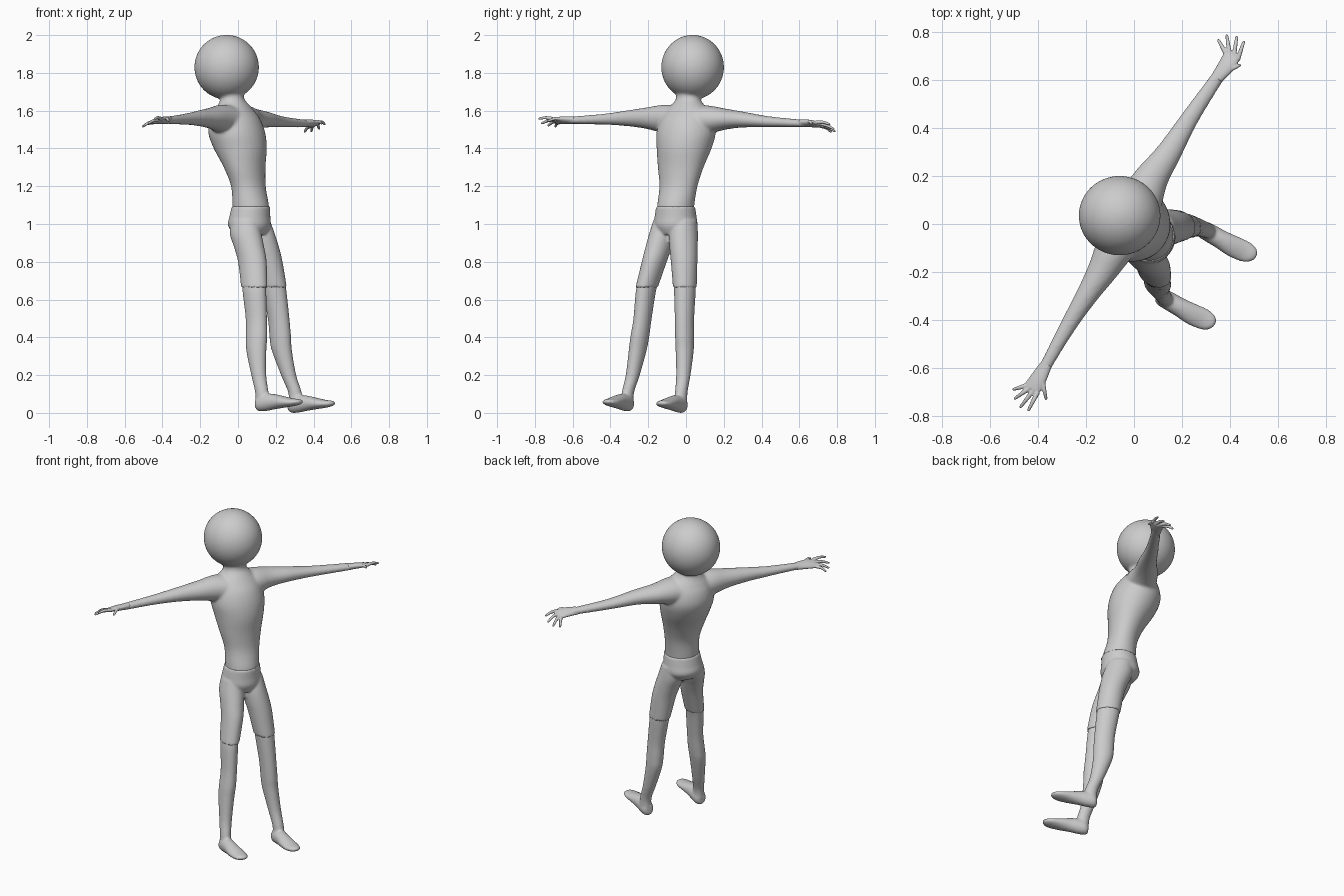
import bpy, bmesh, math
from mathutils import Vector, Matrix

# Body axes: the figure is turned, so forward and sideways are diagonal
FWD = Vector((0.866, -0.5, 0))
SIDE = Vector((0.5, 0.866, 0))
UP = Vector((0, 0, 1))
HAND_W = (FWD + UP * 0.35).normalized()
HAND_T = HAND_W.cross(SIDE).normalized()

grey = bpy.data.materials.new("plain_grey")
grey.diffuse_color = (0.6, 0.6, 0.6, 1)


def smooth_stations(st, steps=4):
    """Catmull-Rom interpolation of (x, y, z, a, b) stations."""
    out = []
    for i in range(len(st) - 1):
        p0, p1 = st[max(i - 1, 0)], st[i]
        p2, p3 = st[i + 1], st[min(i + 2, len(st) - 1)]
        for k in range(steps):
            t = k / steps
            out.append([0.5 * (2 * b + (c - a) * t + (2 * a - 5 * b + 4 * c - d) * t * t
                               + (3 * b - a - 3 * c + d) * t ** 3)
                        for a, b, c, d in zip(p0, p1, p2, p3)])
    return out + [list(st[-1])]


def loft(bm, stations, u, v, n=32):
    """Closed tube of elliptical rings; a runs along u, b along v."""
    rings = []
    for x, y, z, a, b in smooth_stations(stations):
        c = Vector((x, y, z))
        rings.append([bm.verts.new(c + u * a * math.cos(2 * math.pi * i / n)
                                   + v * b * math.sin(2 * math.pi * i / n)) for i in range(n)])
    faces = [bm.faces.new(rings[0]), bm.faces.new(rings[-1][::-1])]
    for r, s in zip(rings, rings[1:]):
        for i in range(n):
            j = (i + 1) % n
            faces.append(bm.faces.new((r[i], s[i], s[j], r[j])))
    bmesh.ops.recalc_face_normals(bm, faces=faces)


def finish(name, bm, voxel, iterations):
    """Fuse overlapping volumes into one smooth skin."""
    me = bpy.data.meshes.new(name)
    bm.to_mesh(me)
    bm.free()
    me.materials.append(grey)
    ob = bpy.data.objects.new(name, me)
    bpy.context.collection.objects.link(ob)
    rm = ob.modifiers.new("fuse", 'REMESH')
    rm.mode = 'VOXEL'
    rm.voxel_size = voxel
    rm.use_smooth_shade = True
    sm = ob.modifiers.new("soften", 'SMOOTH')
    sm.factor = 0.5
    sm.iterations = iterations
    return ob


# Torso, neck, head and arms
bm = bmesh.new()
loft(bm, [(.068, -.055, 1.06, .098, .095), (.067, -.054, 1.10, .099, .096),
          (.055, -.040, 1.20, .105, .087), (.035, -.028, 1.30, .126, .105),
          (.012, -.010, 1.40, .148, .138), (-.006, 0, 1.48, .160, .148),
          (-.015, .004, 1.55, .145, .132), (-.020, .008, 1.60, .120, .102),
          (-.024, .010, 1.635, .085, .078), (-.032, .013, 1.665, .066, .064),
          (-.045, .022, 1.72, .075, .075)], SIDE, FWD)
bmesh.ops.create_uvsphere(bm, u_segments=48, v_segments=32, radius=1,
                          matrix=Matrix.Translation((-.06, .035, 1.83))
                          @ Matrix.Diagonal((.171, .166, .171, 1)))
loft(bm, [(-.01, .02, 1.55, .10, .075), (.035, .11, 1.552, .090, .076),
          (.078, .20, 1.555, .070, .057), (.147, .30, 1.553, .053, .042),
          (.232, .44, 1.541, .038, .029), (.340, .60, 1.533, .029, .021),
          (.372, .645, 1.533, .028, .018)], FWD, UP)
loft(bm, [(-.02, -.01, 1.55, .10, .075), (-.085, -.11, 1.556, .080, .076),
          (-.135, -.20, 1.560, .062, .058), (-.198, -.30, 1.560, .046, .043),
          (-.278, -.43, 1.555, .034, .029), (-.362, -.58, 1.550, .026, .021),
          (-.385, -.62, 1.549, .027, .018)], FWD, UP)
finish("upper_body", bm, 0.008, 8)

# Hands: palm plus four fingers and a thumb; fingertips run from little finger to thumb
HANDS = {
    "left_hand": ([(.345, .607, 1.533, .027, .019), (.385, .66, 1.532, .036, .017),
                   (.408, .70, 1.528, .038, .012)],
                  [(.350, .772, 1.487), (.387, .792, 1.490), (.430, .786, 1.503),
                   (.460, .765, 1.528), (.447, .665, 1.532)]),
    "right_hand": ([(-.365, -.585, 1.550, .025, .019), (-.402, -.65, 1.549, .036, .017),
                    (-.428, -.69, 1.546, .038, .012)],
                   [(-.508, -.692, 1.515), (-.502, -.732, 1.520), (-.477, -.768, 1.532),
                    (-.443, -.782, 1.558), (-.366, -.735, 1.545)]),
}
for name, (palm, tips) in HANDS.items():
    bm = bmesh.new()
    loft(bm, palm, HAND_W, HAND_T)
    for i, tip in enumerate(tips):
        if i < 4:
            base = Vector(palm[2][:3]) + HAND_W * (-.03 + .02 * i)
        else:
            base = Vector(palm[1][:3]) + HAND_W * .025
        tip = Vector(tip)
        mid = base.lerp(tip, .5) + UP * .006
        d = (tip - base).normalized()
        u = d.cross(UP).normalized()
        loft(bm, [(*base, .011, .011), (*mid, .0085, .0085),
                  (*base.lerp(tip, .9), .0065, .0065), (*tip, .003, .003)],
             u, u.cross(d), 12)
    finish(name, bm, 0.0035, 2)

# Shorts: hips and two thighs
bm = bmesh.new()
loft(bm, [(.068, -.055, 1.092, .104, .101), (.063, -.055, 1.04, .112, .107),
          (.060, -.055, .99, .116, .112), (.068, -.057, .945, .09, .085)], SIDE, FWD)
loft(bm, [(.035, -.108, 1.02, .060, .075), (.040, -.120, .95, .070, .088),
          (.058, -.143, .88, .066, .084), (.076, -.168, .80, .061, .080),
          (.086, -.208, .665, .053, .074)], SIDE, FWD)
loft(bm, [(.098, -.005, 1.02, .060, .075), (.112, -.013, .95, .073, .085),
          (.138, -.013, .88, .073, .080), (.163, -.010, .80, .069, .074),
          (.190, -.006, .665, .060, .071)], SIDE, FWD)
finish("shorts", bm, 0.007, 2)

# Lower legs with feet
LEGS = {
    "right_leg": [(.083, -.198, .70, .048, .068), (.087, -.213, .64, .048, .067),
                  (.097, -.230, .50, .044, .060), (.098, -.245, .40, .046, .060),
                  (.097, -.256, .33, .044, .056), (.110, -.282, .20, .036, .041),
                  (.126, -.307, .11, .031, .037), (.130, -.312, .05, .033, .038)],
    "left_leg": [(.184, -.006, .70, .055, .067), (.194, -.006, .64, .054, .066),
                 (.215, -.008, .50, .048, .060), (.224, -.007, .40, .047, .060),
                 (.232, -.007, .33, .045, .056), (.268, -.014, .20, .037, .041),
                 (.301, -.025, .11, .032, .037), (.306, -.028, .05, .034, .038)],
}
FOOT = [(.098, -.298, .046, .022, .028), (.115, -.305, .050, .036, .042),
        (.150, -.324, .056, .039, .046), (.190, -.347, .059, .040, .041),
        (.240, -.375, .058, .045, .031), (.290, -.398, .056, .045, .021),
        (.322, -.413, .058, .034, .015), (.338, -.420, .060, .014, .007)]
for name, leg in LEGS.items():
    bm = bmesh.new()
    loft(bm, leg, SIDE, FWD)
    off = (.172, .283, -.008) if name == "left_leg" else (0, 0, 0)
    loft(bm, [(x + off[0], y + off[1], z + off[2], a, b) for x, y, z, a, b in FOOT], SIDE, UP)
    finish(name, bm, 0.007, 5)
